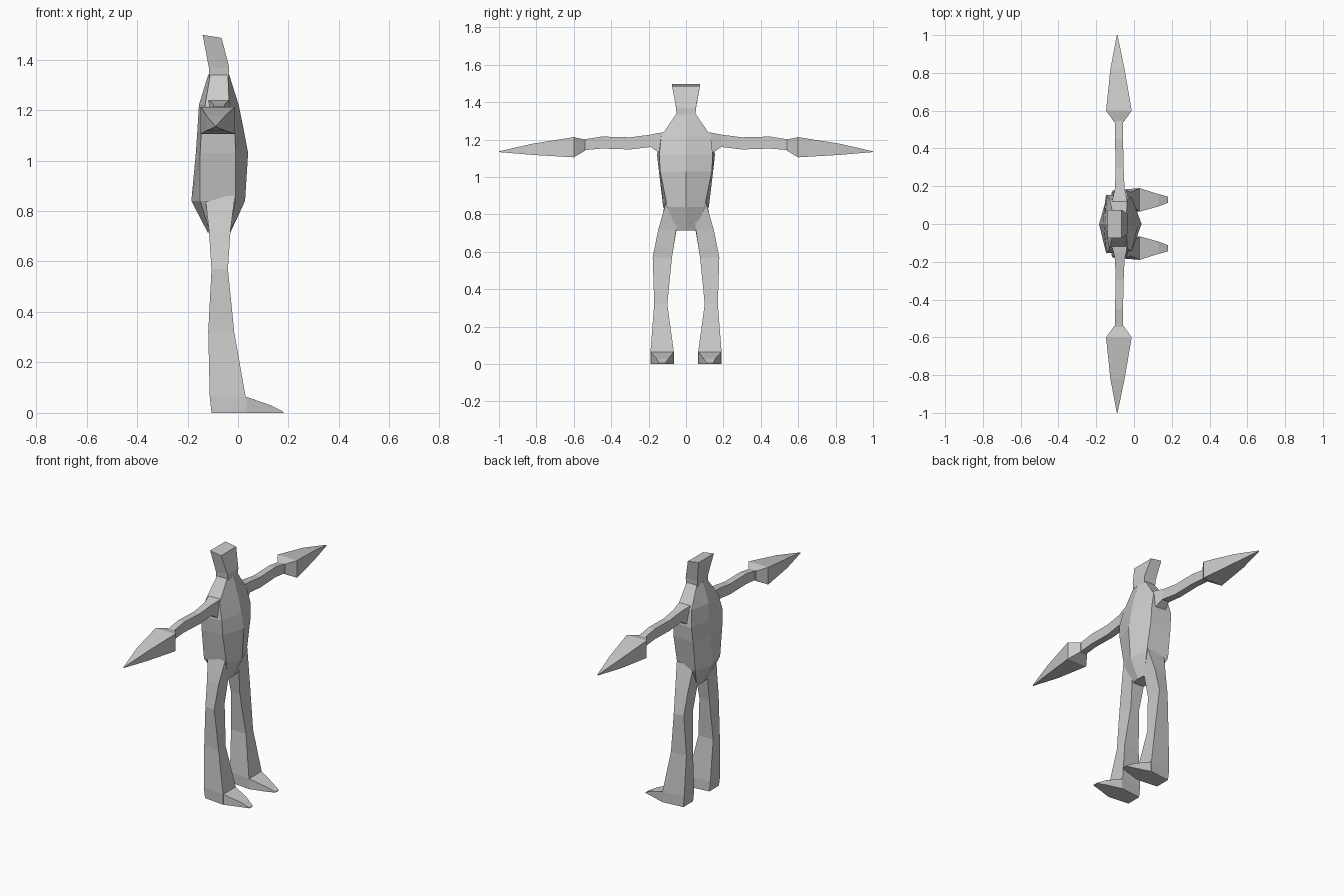
import bpy, bmesh

grey = bpy.data.materials.new("plain grey")
grey.diffuse_color = (0.6, 0.6, 0.6, 1)


def loft(name, rings, side=1):
    """Skin a closed, flat-shaded body through rings of points; side=-1 mirrors in y."""
    bm = bmesh.new()
    loops = [[bm.verts.new((x, y * side, z)) for x, y, z in r] for r in rings]
    for a, b in zip(loops, loops[1:]):
        n = len(a)
        for i in range(n):
            j = (i + 1) % n
            bm.faces.new((a[i], a[j], b[j], b[i]))
    bm.faces.new(loops[0])
    bm.faces.new(loops[-1])
    bmesh.ops.recalc_face_normals(bm, faces=bm.faces)
    me = bpy.data.meshes.new(name)
    bm.to_mesh(me)
    bm.free()
    me.materials.append(grey)
    ob = bpy.data.objects.new(name, me)
    bpy.context.collection.objects.link(ob)


def torso_ring(z, front, fx, fy, bx, by, back):
    """Six-sided section with a ridge on the chest and on the spine."""
    return [(front, 0, z), (fx, fy, z), (bx, by, z),
            (back, 0, z), (bx, -by, z), (fx, -fy, z)]


def leg_ring(z, x0, x1, b0, b1, f0, f1):
    """Four-sided section: back edge b0..b1 at x0, front edge f0..f1 at x1."""
    return [(x0, b0, z), (x0, b1, z), (x1, f1, z), (x1, f0, z)]


def arm_ring(y, x0, x1, z0, z1):
    return [(x0, y, z0), (x1, y, z0), (x1, y, z1), (x0, y, z1)]


def foot_ring(x, y0, y1, z1):
    return [(x, y0, 0), (x, y1, 0), (x, y1, z1), (x, y0, z1)]


# torso from crotch to neck
loft("torso", [torso_ring(*r) for r in (
    (0.715, -0.03, -0.035, 0.052, -0.11, 0.052, -0.12),
    (0.84, 0.028, -0.01, 0.10, -0.15, 0.122, -0.185),
    (1.03, 0.04, -0.01, 0.138, -0.15, 0.145, -0.167),
    (1.12, 0.023, -0.012, 0.143, -0.145, 0.155, -0.161),
    (1.22, 0.003, -0.035, 0.132, -0.13, 0.132, -0.155),
    (1.34, -0.035, -0.04, 0.05, -0.11, 0.05, -0.118))])

# neck and slanted, flared head
loft("head", [
    [(-0.115, -0.05, 1.33), (-0.115, 0.05, 1.33), (-0.035, 0.05, 1.33), (-0.035, -0.05, 1.33)],
    [(-0.115, -0.053, 1.365), (-0.115, 0.053, 1.365), (-0.035, 0.053, 1.37), (-0.035, -0.053, 1.37)],
    [(-0.14, -0.075, 1.498), (-0.14, 0.075, 1.498), (-0.065, 0.075, 1.486), (-0.065, -0.075, 1.486)]])

for side, tag in ((1, "left"), (-1, "right")):
    # leg from hip to sole
    loft(tag + "_leg", [leg_ring(*r) for r in (
        (0.0, -0.105, 0.03, 0.08, 0.175, 0.065, 0.19),
        (0.065, -0.112, 0.03, 0.08, 0.178, 0.065, 0.19),
        (0.32, -0.118, -0.015, 0.10, 0.165, 0.10, 0.17),
        (0.57, -0.105, -0.04, 0.08, 0.172, 0.075, 0.178),
        (0.72, -0.115, -0.03, 0.05, 0.142, 0.052, 0.148),
        (0.86, -0.13, -0.012, 0.04, 0.112, 0.04, 0.108))], side)

    # pointed foot
    loft(tag + "_foot", [foot_ring(*r) for r in (
        (0.02, 0.066, 0.189, 0.065),
        (0.035, 0.067, 0.188, 0.063),
        (0.13, 0.093, 0.158, 0.03),
        (0.18, 0.112, 0.145, 0.004))], side)

    # thin arm
    loft(tag + "_arm", [arm_ring(*r) for r in (
        (0.11, -0.12, -0.035, 1.12, 1.24),
        (0.145, -0.11, -0.04, 1.13, 1.235),
        (0.19, -0.10, -0.05, 1.16, 1.226),
        (0.30, -0.098, -0.055, 1.147, 1.212),
        (0.45, -0.10, -0.058, 1.152, 1.216),
        (0.55, -0.10, -0.058, 1.143, 1.20))], side)

    # spear-shaped hand
    loft(tag + "_hand", [arm_ring(*r) for r in (
        (0.54, -0.105, -0.055, 1.14, 1.20),
        (0.60, -0.148, -0.012, 1.105, 1.213),
        (0.82, -0.125, -0.05, 1.118, 1.178),
        (1.0, -0.091, -0.087, 1.133, 1.137))], side)
